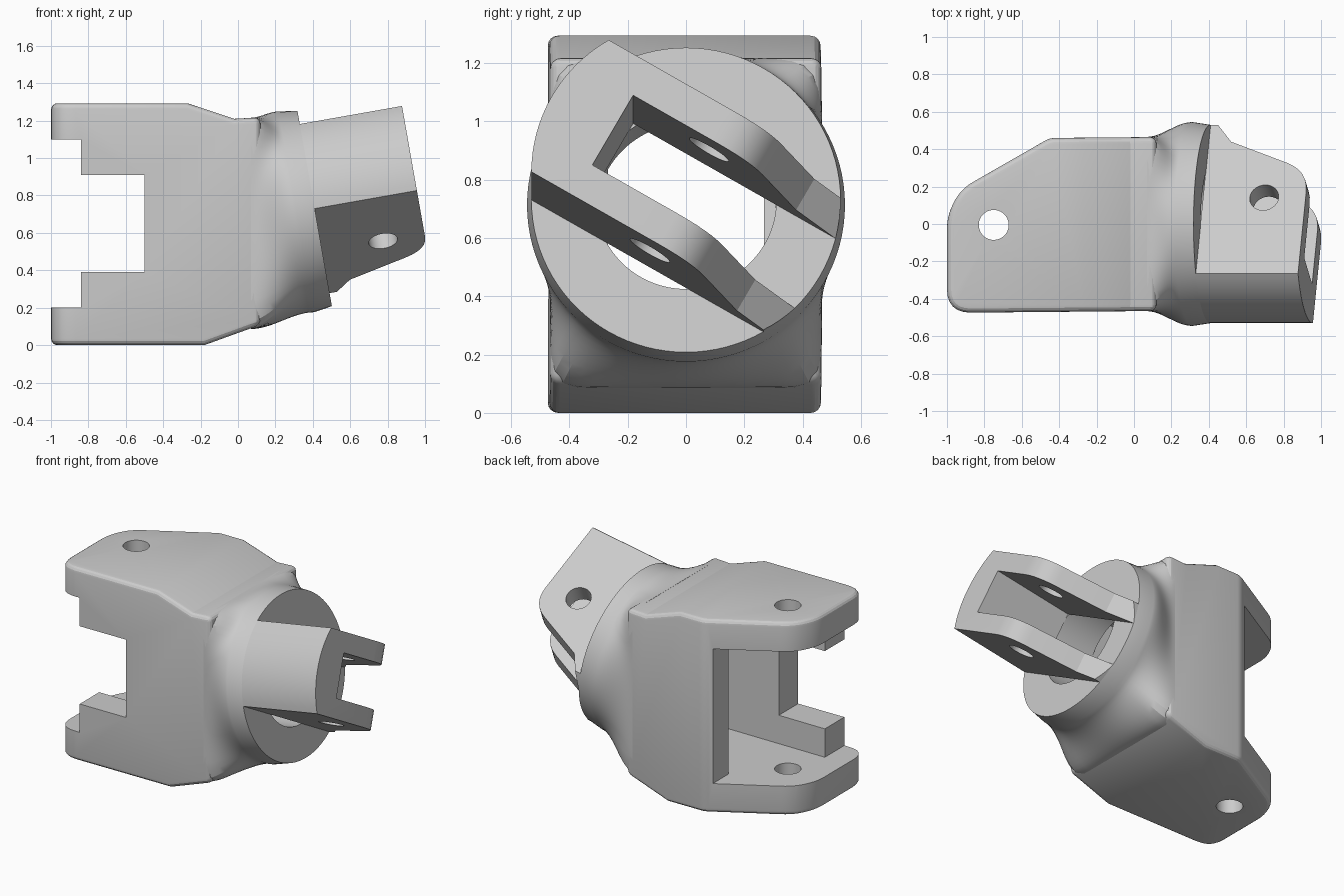
import bpy, bmesh
from math import cos, sin, pi, radians
from mathutils import Matrix, Vector

old = bpy.data.objects.get("Cube")
if old:
    bpy.data.objects.remove(old, do_unlink=True)

grey = bpy.data.materials.new("machined grey")
grey.use_nodes = True
grey.diffuse_color = (0.6, 0.6, 0.6, 1)
grey.node_tree.nodes["Principled BSDF"].inputs["Base Color"].default_value = (0.6, 0.6, 0.6, 1)

# Tilted frame of the collar: local x = axis, y = across the fork, z = fork normal
TILT = Matrix.Translation((0.41, 0, 0.73)) @ Matrix.Rotation(radians(-10), 4, 'Y')
FORK = TILT @ Matrix.Rotation(radians(-30), 4, 'X')


def finish_mesh(name, bm, matrix=Matrix()):
    bmesh.ops.recalc_face_normals(bm, faces=bm.faces)
    bm.transform(matrix)
    mesh = bpy.data.meshes.new(name)
    bm.to_mesh(mesh)
    bm.free()
    mesh.materials.append(grey)
    ob = bpy.data.objects.new(name, mesh)
    bpy.context.collection.objects.link(ob)
    return ob


def loft(name, rings, matrix=Matrix()):
    """Closed solid through a list of point rings."""
    bm = bmesh.new()
    loops = [[bm.verts.new(p) for p in ring] for ring in rings]
    n = len(loops[0])
    for a, b in zip(loops, loops[1:]):
        for i in range(n):
            bm.faces.new((a[i], a[(i + 1) % n], b[(i + 1) % n], b[i]))
    bm.faces.new(loops[0][::-1])
    bm.faces.new(loops[-1])
    return finish_mesh(name, bm, matrix)


def prism(name, pts, axis, lo, hi, matrix=Matrix()):
    """Extrude a 2D outline along y or z."""
    put = (lambda p, d: (p[0], d, p[1])) if axis == 'Y' else (lambda p, d: (p[0], p[1], d))
    return loft(name, [[put(p, d) for p in pts] for d in (lo, hi)], matrix)


def box(x, y, z, matrix=Matrix()):
    pts = [(x[0], y[0]), (x[1], y[0]), (x[1], y[1]), (x[0], y[1])]
    return prism("cutter", pts, 'Z', z[0], z[1], matrix)


def circle(cx, cy, r, n=64):
    return [(cx + r * cos(2 * pi * i / n), cy + r * sin(2 * pi * i / n)) for i in range(n)]


def rod(name, r, lo, hi, matrix):
    """Cylinder along local x."""
    return loft(name, [[(d, y, z) for y, z in circle(0, 0, r, 96)] for d in (lo, hi)], matrix)


def rounded(corners, steps=6):
    """Outline with rounded corners, each corner given as (x, y, setback)."""
    out = []
    for i, (x, y, r) in enumerate(corners):
        p = Vector((x, y))
        if not r:
            out.append(p)
            continue
        a = p + (Vector(corners[i - 1][:2]) - p).normalized() * r
        b = p + (Vector(corners[(i + 1) % len(corners)][:2]) - p).normalized() * r
        for k in range(steps + 1):
            t = k / steps
            out.append(a * (1 - t) ** 2 + p * 2 * t * (1 - t) + b * t * t)
    return out


def select(ob):
    bpy.ops.object.select_all(action='DESELECT')
    ob.select_set(True)
    bpy.context.view_layer.objects.active = ob


def apply(ob, mod):
    select(ob)
    bpy.ops.object.modifier_apply(modifier=mod.name)


def combine(ob, tool, operation='DIFFERENCE'):
    mod = ob.modifiers.new("cut", 'BOOLEAN')
    mod.object, mod.operation, mod.solver = tool, operation, 'EXACT'
    apply(ob, mod)
    bpy.data.objects.remove(tool, do_unlink=True)


def cavity():
    return box((-1.2, 0.1), (-0.267, 0.267), (0.2, 1.1))


def bore():
    return rod("cutter", 0.31, -0.36, 0.2, TILT)


# Housing: plan outline intersected with the side profile, edges rounded
plan = rounded([(-1, -0.475, 0.13), (0.12, -0.465, 0), (0.12, 0.465, 0),
                (-0.45, 0.46, 0.03), (-0.93, 0.185, 0.08), (-1, 0.04, 0.07)])
housing = prism("housing", plan, 'Z', -0.2, 1.5)
side = [(-1.3, 0), (-0.18, 0), (0.3, 0.173), (0.3, 1.228), (-0.02, 1.21), (-0.27, 1.293), (-1.3, 1.293)]
combine(housing, prism("cutter", side, 'Y', -1, 1), 'INTERSECT')
bevel = housing.modifiers.new("round", 'BEVEL')
bevel.width, bevel.segments, bevel.limit_method = 0.035, 4, 'ANGLE'
bevel.angle_limit = radians(40)
bevel.use_clamp_overlap = False
apply(housing, bevel)

# Lug gap, stepped front cheek, cavity and pin hole
for tool in (box((-1.2, -0.84), (-1, 1), (0.2, 1.1)),
             box((-1.2, -0.5), (-1, 1), (0.39, 0.91)),
             box((-1.2, -0.5), (-0.2, 1), (0.2, 1.1)),
             cavity(),
             prism("cutter", circle(-0.75, -0.005, 0.08), 'Z', -1, 2),
             bore()):
    combine(housing, tool)

# Neck: rounded rectangle blending into the tilted round collar
SEG, STEPS = 96, 12


def neck_ring(t):
    ease = t * t * (3 - 2 * t)
    ring = []
    end = Matrix.Translation((-0.1, 0, 0))
    for i in range(SEG):
        c, s = cos(2 * pi * i / SEG), sin(2 * pi * i / SEG)
        reach = (abs(c / 0.466) ** 14 + abs(s / 0.565) ** 14) ** (-1 / 14)
        square = Vector((0.07, c * reach, 0.651 + s * reach))
        disc = TILT @ end @ Vector((0, 0.545 * c, 0.545 * s))
        p = square.lerp(disc, ease)
        p.x = square.x + (disc.x - square.x) * t
        ring.append(p)
    return ring


rings = [neck_ring(k / STEPS) for k in range(STEPS + 1)]
rings.append([TILT @ Vector((0, y, z)) for y, z in circle(0, 0, 0.53, SEG)])
neck = loft("neck_collar", rings)
combine(neck, cavity())
combine(neck, bore())

# Fork: cylinder trimmed to two prongs joined by a curved web
fork = rod("fork", 0.53, -0.002, 0.555, FORK)
outline = rounded([(-0.1, -0.6, 0), (0.7, -0.6, 0), (0.7, -0.3, 0), (0.555, -0.3, 0), (0.555, 0.175, 0.13),
                   (0.12, 0.355, 0), (0, 0.51, 0), (-0.1, 0.51, 0)])
combine(fork, prism("cutter", outline, 'Z', -0.265, 0.265, FORK), 'INTERSECT')
combine(fork, box((-0.2, 1), (-0.29, 1), (-0.14, 0.14), FORK))
combine(fork, prism("cutter", circle(0.33, 0.01, 0.078), 'Z', -1, 1, FORK))

for ob in (housing, neck, fork):
    select(ob)
    bpy.ops.object.shade_smooth_by_angle(angle=radians(20))
